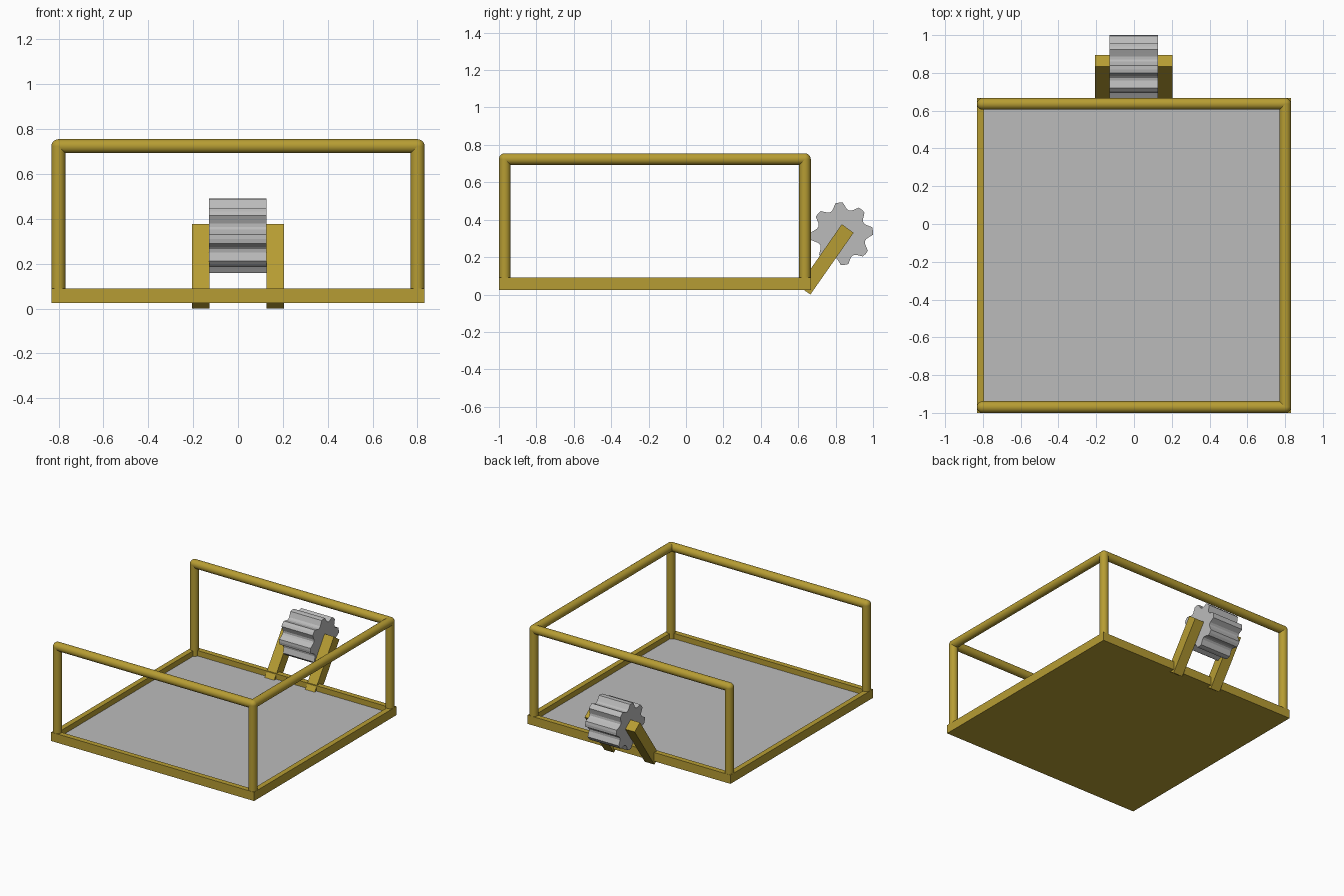
import bpy, bmesh, math
from mathutils import Vector

if "Cube" in bpy.data.objects:
    bpy.data.objects.remove(bpy.data.objects["Cube"])


def material(name, rgb):
    m = bpy.data.materials.new(name)
    m.diffuse_color = (*rgb, 1)
    m.use_nodes = True
    m.node_tree.nodes["Principled BSDF"].inputs["Base Color"].default_value = m.diffuse_color
    return m


GOLD = material("gold", (0.47, 0.335, 0.033))
GREY = material("grey", (0.50, 0.50, 0.50))


def finish(name, bm, mat, smooth=False):
    bmesh.ops.recalc_face_normals(bm, faces=bm.faces)
    me = bpy.data.meshes.new(name)
    bm.to_mesh(me)
    bm.free()
    me.materials.append(mat)
    ob = bpy.data.objects.new(name, me)
    bpy.context.collection.objects.link(ob)
    if smooth:
        bpy.ops.object.select_all(action='DESELECT')
        ob.select_set(True)
        bpy.context.view_layer.objects.active = ob
        bpy.ops.object.shade_smooth_by_angle(angle=math.radians(35))
    return ob


def prism_x(name, profile, x0, x1, mat):
    """Extrude a (y, z) profile along x."""
    bm = bmesh.new()
    f = bm.faces.new([bm.verts.new((x0, y, z)) for y, z in profile])
    ext = bmesh.ops.extrude_face_region(bm, geom=[f])
    bmesh.ops.translate(bm, vec=(x1 - x0, 0, 0),
                        verts=[v for v in ext['geom'] if isinstance(v, bmesh.types.BMVert)])
    return finish(name, bm, mat)


def tube(name, a, b, r=0.031):
    a, b = Vector(a), Vector(b)
    d = b - a
    bm = bmesh.new()
    bmesh.ops.create_cone(bm, cap_ends=True, segments=24, radius1=r, radius2=r, depth=d.length)
    bm.transform(d.to_track_quat('Z', 'Y').to_matrix().to_4x4())
    bmesh.ops.translate(bm, vec=(a + b) / 2, verts=bm.verts)
    return finish(name, bm, GOLD, True)


# Shallow tray: a solid slab whose top face is inset and sunk to form the rim
X, Y0, Y1, Z0, Z1 = 0.832, -1.0, 0.667, 0.025, 0.09
RIM, FLOOR_Z = 0.055, 0.05
bm = bmesh.new()
bmesh.ops.create_cube(bm, size=1)
for v in bm.verts:
    v.co = (X * 2 * v.co.x, Y1 if v.co.y > 0 else Y0, Z1 if v.co.z > 0 else Z0)
bm.normal_update()
top = [f for f in bm.faces if f.normal.z > 0.5]
bmesh.ops.inset_region(bm, faces=top, thickness=RIM)
ext = bmesh.ops.extrude_face_region(bm, geom=top)
bmesh.ops.delete(bm, geom=top, context='FACES_ONLY')
for g in ext['geom']:
    if isinstance(g, bmesh.types.BMVert):
        g.co.z = FLOOR_Z
tray = finish("tray", bm, GOLD)
tray.data.materials.append(GREY)
for p in tray.data.polygons:
    if p.normal.z > 0.5 and abs(p.center.z - FLOOR_Z) < 1e-3:
        p.material_index = 1

# Corner posts with rounded tops
PX, PF, PB, PZ = 0.801, -0.969, 0.636, 0.724
for side, x in (("left", -PX), ("right", PX)):
    for end, y in (("front", PF), ("back", PB)):
        tube(f"{end}_{side}_post", (x, y, 0.04), (x, y, PZ))
        bm = bmesh.new()
        bmesh.ops.create_uvsphere(bm, u_segments=24, v_segments=12, radius=0.031)
        bmesh.ops.translate(bm, vec=(x, y, PZ), verts=bm.verts)
        finish(f"{end}_{side}_corner", bm, GOLD, True)

# Top rails on three sides; the left side is open
tube("front_rail", (-PX, PF, PZ), (PX, PF, PZ))
tube("back_rail", (-PX, PB, PZ), (PX, PB, PZ))
tube("right_rail", (PX, PF, PZ), (PX, PB, PZ))

# Slanted brackets holding the gear
bracket = [(0.665, 0.0), (0.896, 0.330), (0.833, 0.376), (0.602, 0.044)]
prism_x("left_bracket", bracket, -0.206, -0.128, GOLD)
prism_x("right_bracket", bracket, 0.126, 0.204, GOLD)

# Gear with eight blunt teeth and rounded valleys
tooth = [(-22.5, .130), (-16.5, .135), (-11.5, .149), (-7, .166), (0, .167),
         (7, .166), (11.5, .149), (16.5, .135)]
gear = []
for i in range(8):
    for a, r in tooth:
        t = math.radians(a + 45 * i + 5)
        gear.append((0.833 + r * math.cos(t), 0.325 + r * math.sin(t)))
prism_x("gear", gear, -0.129, 0.127, GREY)
